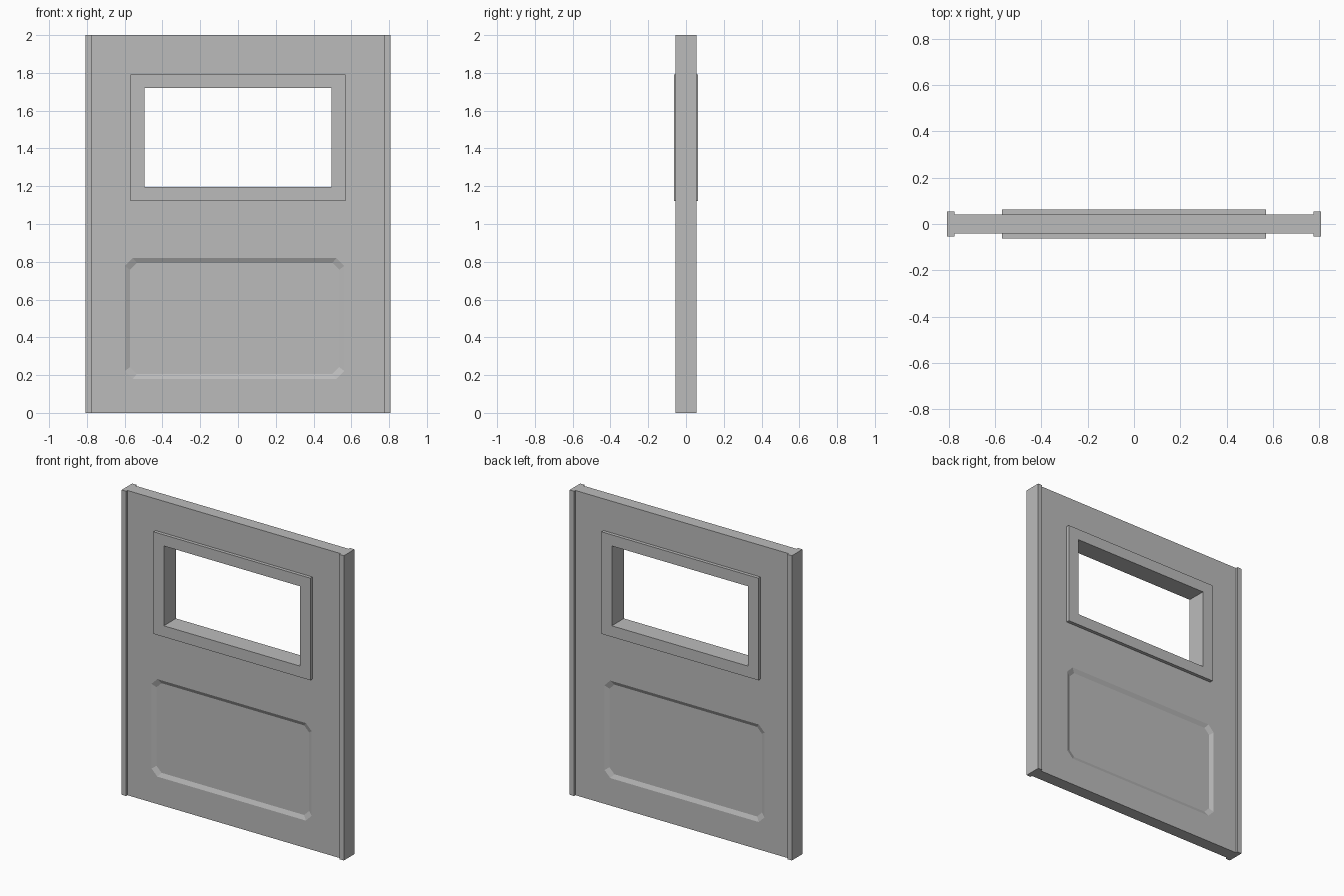
import bpy
import bmesh

old = bpy.data.objects.get("Cube")
if old:
    bpy.data.objects.remove(old, do_unlink=True)

HALF_W, HEIGHT = 0.807, 2.0
POST_W, POST_T = 0.032, 0.055
PANEL_T, FRAME_T = 0.041, 0.063
WINDOW_Z = 1.457
RECESS_X, RECESS_Z, RECESS_D = -0.018, 0.5, 0.013

grey = bpy.data.materials.new("plain grey")
grey.use_nodes = True
colour = (0.5, 0.5, 0.5, 1)
grey.diffuse_color = colour
grey.node_tree.nodes["Principled BSDF"].inputs["Base Color"].default_value = colour


def finish(name, bm):
    bmesh.ops.recalc_face_normals(bm, faces=bm.faces[:])
    mesh = bpy.data.meshes.new(name)
    bm.to_mesh(mesh)
    bm.free()
    mesh.materials.append(grey)
    obj = bpy.data.objects.new(name, mesh)
    bpy.context.collection.objects.link(obj)
    return obj


def box(name, x, z, half_x, half_y, half_z):
    bm = bmesh.new()
    bmesh.ops.create_cube(bm, size=2)
    bmesh.ops.scale(bm, vec=(half_x, half_y, half_z), verts=bm.verts)
    bmesh.ops.translate(bm, vec=(x, 0, z), verts=bm.verts)
    return finish(name, bm)


def octagon(bm, half_x, half_z, cut, y):
    """Rectangle with clipped corners, as a loop of vertices."""
    corner = [(half_x, half_z - cut), (half_x - cut, half_z)]
    pts = []
    for sx, sz in ((1, 1), (-1, 1), (-1, -1), (1, -1)):
        pair = corner if sx * sz > 0 else corner[::-1]
        pts += [(sx * px, sz * pz) for px, pz in pair]
    return [bm.verts.new((RECESS_X + px, y, RECESS_Z + pz)) for px, pz in pts]


def recess_cutter(name, side):
    bm = bmesh.new()
    loops = [octagon(bm, 0.581, 0.32, 0.042, side * (PANEL_T + 0.05)),
             octagon(bm, 0.581, 0.32, 0.042, side * PANEL_T),
             octagon(bm, 0.554, 0.294, 0.036, side * (PANEL_T - RECESS_D))]
    bm.faces.new(loops[0])
    bm.faces.new(loops[-1])
    for a, b in zip(loops, loops[1:]):
        for i in range(len(a)):
            j = (i + 1) % len(a)
            bm.faces.new((a[i], a[j], b[j], b[i]))
    return finish(name, bm)


def cut(target, cutter):
    mod = target.modifiers.new("cut", 'BOOLEAN')
    mod.operation = 'DIFFERENCE'
    mod.solver = 'EXACT'
    mod.object = cutter
    bpy.context.view_layer.objects.active = target
    bpy.ops.object.modifier_apply(modifier=mod.name)
    bpy.data.objects.remove(cutter, do_unlink=True)


# Main panel with a window opening and a sunken field on both faces
panel = box("door_panel", 0, HEIGHT / 2, HALF_W - POST_W, PANEL_T, HEIGHT / 2)
cut(panel, box("opening_cutter", 0, WINDOW_Z, 0.53, 0.2, 0.298))
for side in (-1, 1):
    cut(panel, recess_cutter("recess_cutter", side))

# Raised window frame running through the panel
frame = box("window_frame", 0, WINDOW_Z, 0.57, FRAME_T, 0.335)
cut(frame, box("window_cutter", 0, WINDOW_Z, 0.495, 0.2, 0.262))

# Edge posts
for name, s in (("left_post", 1), ("right_post", -1)):
    box(name, s * (HALF_W - POST_W / 2), HEIGHT / 2, POST_W / 2, POST_T, HEIGHT / 2)
